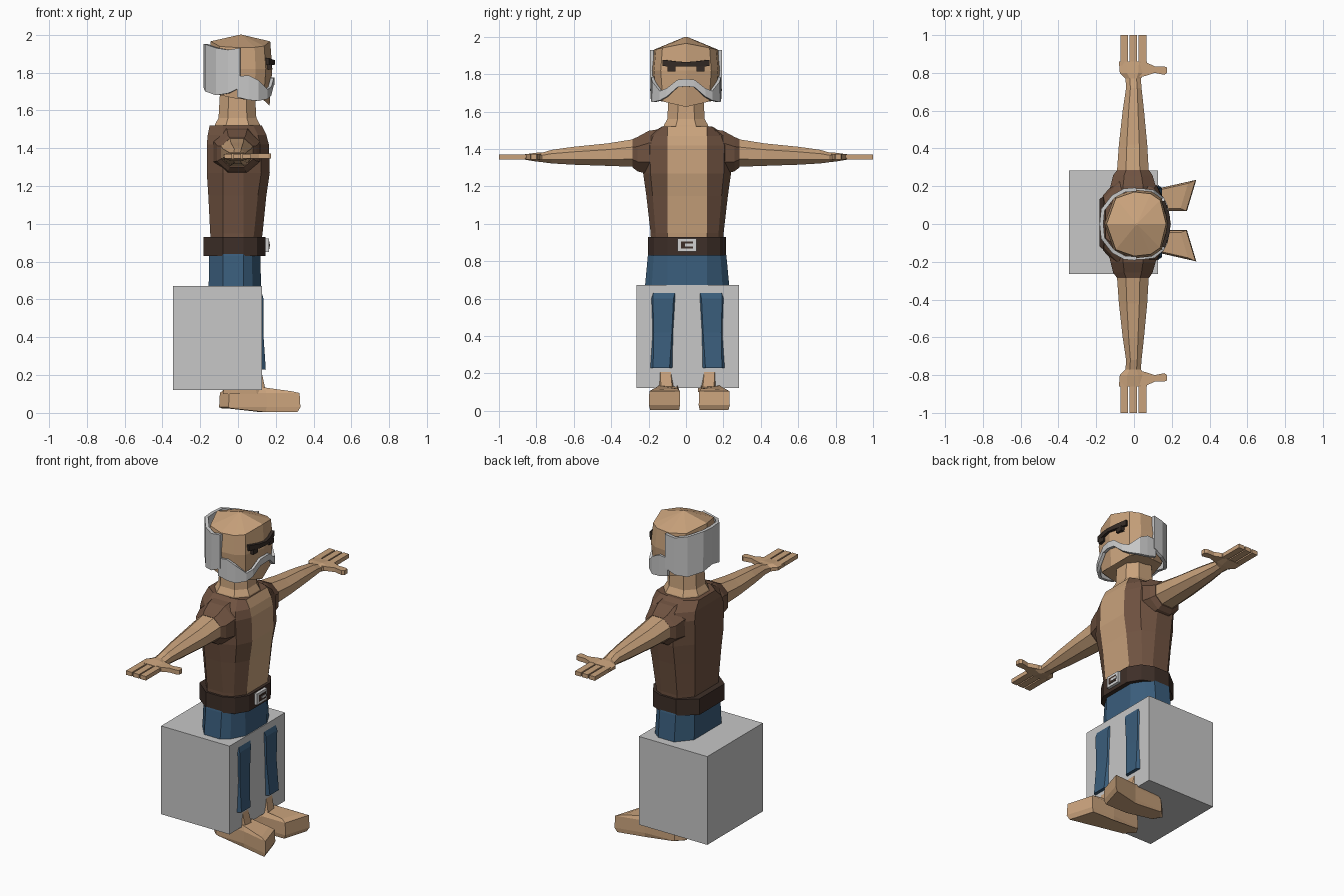
import bpy, bmesh
from mathutils import Vector

cube = bpy.data.objects.get("Cube")
if cube:
    bpy.data.objects.remove(cube, do_unlink=True)


def material(name, rgb):
    m = bpy.data.materials.new(name)
    m.use_nodes = True
    col = (*rgb, 1)
    m.diffuse_color = col
    m.node_tree.nodes["Principled BSDF"].inputs["Base Color"].default_value = col
    return m


SKIN = material("tan skin", (0.58, 0.36, 0.20))
VEST = material("brown leather", (0.16, 0.085, 0.052))
BELT = material("dark belt leather", (0.048, 0.028, 0.021))
DENIM = material("blue denim", (0.042, 0.11, 0.2))
HAIR = material("grey hair", (0.58, 0.58, 0.58))
BROW = material("dark brow", (0.035, 0.024, 0.019))
METAL = material("light metal", (0.65, 0.65, 0.65))
STONE = material("grey block", (0.57, 0.57, 0.57))


def finish(name, bm, mats):
    bmesh.ops.recalc_face_normals(bm, faces=bm.faces)
    me = bpy.data.meshes.new(name)
    bm.to_mesh(me)
    bm.free()
    for m in mats:
        me.materials.append(m)
    ob = bpy.data.objects.new(name, me)
    bpy.context.collection.objects.link(ob)
    return ob


def loft(name, rings, mats, rule=None):
    """Skin closed rings of equal length and cap both ends."""
    bm = bmesh.new()
    vs = [[bm.verts.new(p) for p in r] for r in rings]
    n = len(vs[0])
    for i in range(len(vs) - 1):
        for j in range(n):
            k = (j + 1) % n
            f = bm.faces.new((vs[i][j], vs[i][k], vs[i + 1][k], vs[i + 1][j]))
            f.material_index = rule(i, j) if rule else 0
    bm.faces.new(vs[0])
    bm.faces.new(vs[-1])
    return finish(name, bm, mats)


def box(name, lo, hi, mat):
    corners = [(0, 0), (1, 0), (1, 1), (0, 1)]
    xs, ys = (lo[0], hi[0]), (lo[1], hi[1])
    return loft(name, [[(xs[a], ys[b], z) for a, b in corners]
                       for z in (lo[2], hi[2])], [mat])


def strip(name, half, mat, thick):
    """Wrapped band: half holds (x, y, low z, high z) ending on the centre line."""
    path = half + [(x, -y, a, b) for x, y, a, b in reversed(half[:-1])]
    bm = bmesh.new()
    vs = [(bm.verts.new((x, y, a)), bm.verts.new((x, y, b))) for x, y, a, b in path]
    for p, q in zip(vs, vs[1:]):
        bm.faces.new((p[0], q[0], q[1], p[1]))
    ob = finish(name, bm, [mat])
    sol = ob.modifiers.new("thickness", "SOLIDIFY")
    sol.thickness = thick
    sol.offset = 0
    return ob


def body_ring(z, f, b, w, s=0.105, cy=0.006):
    """Ten sided trunk section: front, back, half width, front flat."""
    half = [(f, s), (f - 0.045, 0.3 * s + 0.7 * w), (0.03, w), (-0.08, w), (b, 0.6 * w)]
    return [(x, y + cy, z) for x, y in half] + [(x, cy - y, z) for x, y in reversed(half)]


# Trunk: open vest over a bare chest
trunk = [(0.88, 0.12, -0.14, 0.193), (0.95, 0.13, -0.147, 0.195),
         (1.15, 0.15, -0.157, 0.218), (1.27, 0.168, -0.165, 0.235),
         (1.42, 0.163, -0.165, 0.24), (1.47, 0.15, -0.16, 0.215), (1.52, 0.125, -0.15, 0.135)]
loft("vest_and_chest", [body_ring(*r) for r in trunk], [VEST, SKIN],
     lambda i, j: 1 if j == 9 else 0)

# Neck with flared skin base
loft("neck", [[(x * r - 0.003, y * r, z) for x, y in
               ((1, .45), (.5, 1), (-.5, 1), (-1, .45), (-1, -.45), (-.5, -1), (.5, -1), (1, -.45))]
              for r, z in ((.125, 1.505), (.118, 1.527), (.1, 1.56), (.092, 1.7))], [SKIN])


# Head
def head_ring(grow, zrule):
    half = [(0.175, 0), (0.142, 0.13), (0.09, 0.165), (0, 0.175), (-0.1, 0.14)]
    pts = half + [(-0.15, 0)] + [(x, -y) for x, y in reversed(half[1:])]
    return [(0.015 + (x - 0.015) * grow, y * grow, zrule(x, abs(y))) for x, y in pts]


loft("head", [head_ring(0.95, lambda x, y: 1.66 - 0.2 * x + 0.17 * y * (x > 0)),
              head_ring(1.04, lambda x, y: 1.82),
              head_ring(0.97, lambda x, y: 1.965 - 0.19 * y),
              head_ring(0.03, lambda x, y: 2.0)], [SKIN])

# Hair, beard and face
strip("hair_band", [(0.012, .183, 1.72, 1.93), (-.05, .178, 1.69, 1.92),
                    (-.11, .145, 1.68, 1.93), (-.165, .075, 1.70, 1.95),
                    (-.172, 0, 1.72, 1.95)], HAIR, 0.02)
strip("beard_and_moustache", [(-.005, .18, 1.67, 1.78), (.055, .178, 1.655, 1.785),
                              (.105, .172, 1.65, 1.76), (.15, .135, 1.66, 1.71),
                              (.168, .10, 1.68, 1.725), (.18, .045, 1.73, 1.77),
                              (.184, 0, 1.735, 1.775)], HAIR, 0.018)
strip("eyebrows", [(.155, .122, 1.843, 1.877), (.178, .05, 1.84, 1.868),
                   (.186, 0, 1.842, 1.865)], BROW, 0.018)
for side, label in ((1, "left"), (-1, "right")):
    ys = sorted((side * 0.056, side * 0.1))
    box(label + "_eye", (.14, ys[0], 1.815), (.178, ys[1], 1.845), BROW)


# Arms, sleeves and hands
def arm_ring(side, y, x0, x1, z0, z1):
    cut = 0.28
    dx, dz = (x1 - x0) * cut, (z1 - z0) * cut
    pts = [(x0 + dx, z0), (x1 - dx, z0), (x1, z0 + dz), (x1, z1 - dz),
           (x1 - dx, z1), (x0 + dx, z1), (x0, z1 - dz), (x0, z0 + dz)]
    return [(x, side * y, z) for x, z in pts]


ARM = [(.16, -.09, .08, 1.30, 1.46), (.28, -.09, .078, 1.305, 1.452),
       (.42, -.08, .07, 1.31, 1.43), (.6, -.06, .053, 1.316, 1.412),
       (.72, -.042, .04, 1.323, 1.395), (.77, -.045, .036, 1.33, 1.38),
       (.80, -.075, .06, 1.333, 1.38), (.86, -.08, .068, 1.343, 1.372)]
SLEEVE = [(.12, -.14, .13, 1.25, 1.51), (.2, -.125, .115, 1.265, 1.497),
          (.258, -.11, .098, 1.28, 1.465), (.285, -.09, .08, 1.30, 1.453)]
for side, label in ((1, "left"), (-1, "right")):
    loft(label + "_arm", [arm_ring(side, *r) for r in ARM], [SKIN])
    loft(label + "_sleeve", [arm_ring(side, *r) for r in SLEEVE], [VEST])
    for i, x in enumerate((-0.052, -0.003, 0.045)):
        ys = sorted((side * 0.84, side))
        box(f"{label}_finger_{i + 1}", (x - .02, ys[0], 1.345), (x + .02, ys[1], 1.37), SKIN)
    thumb = [(.0, .77, .85), (.065, .785, .855), (.11, .8, .835), (.16, .79, .835), (.175, .8, .828)]
    loft(label + "_thumb", [[(x, side * a, 1.345), (x, side * b, 1.345),
                             (x, side * b, 1.372), (x, side * a, 1.372)]
                            for x, a, b in thumb], [SKIN])

# Belt and buckle
loft("belt", [body_ring(z, .145, -.183, .208) for z in (.83, .93)], [BELT])
box("buckle", (.14, -.045, .852), (.163, .055, .922), METAL)
box("buckle_opening", (.16, -.028, .868), (.166, .038, .906), BELT)
box("buckle_tongue", (.16, -.005, .88), (.168, .04, .894), METAL)

# Jeans and legs
hips = [(.9, .11, -.14, .195), (.83, .118, -.153, .21), (.67, .122, -.155, .225), (.55, .11, -.15, .22)]
loft("jeans_hips", [body_ring(*r) for r in hips], [DENIM])
LEG = [(.66, .118, -.14, .12, .11), (.6, .136, -.13, .13, .10),
       (.42, .134, -.1, .132, .088), (.23, .147, -.08, .14, .08)]


def leg_ring(side, z, f, b, c, w):
    pts = [(f, .55), (f - .05, 1), (b + .04, 1), (b, .5), (b, -.5), (b + .04, -1), (f - .05, -1), (f, -.55)]
    return [(x, .008 + side * (c + y * w), z) for x, y in pts]


# Feet with splayed toes
SOLE = [(-.1, .115), (-.07, .065), (.12, .05), (.28, .05), (.33, .216), (.15, .175), (-.05, .165)]


def foot_ring(side, shrink, zrule):
    c = Vector((.11, .12))
    pts = [c + (Vector(p) - c) * shrink for p in SOLE]
    return [(p.x, .018 + side * p.y, zrule(p.x)) for p in pts]


for side, label in ((1, "left"), (-1, "right")):
    loft(label + "_trouser_leg", [leg_ring(side, *r) for r in LEG], [DENIM])
    loft(label + "_ankle", [leg_ring(side, *r) for r in
                            ((.24, .12, -.06, .12, .05), (.1, .15, -.08, .11, .055))], [SKIN])
    loft(label + "_foot", [foot_ring(side, .93, lambda x: .004 + .02 * (x < 0)),
                           foot_ring(side, 1, lambda x: .03),
                           foot_ring(side, .98, lambda x: .105),
                           foot_ring(side, .8, lambda x: .14 - .14 * max(0, x - .1))], [SKIN])

# Block around the legs
box("seat_block", (-.345, -.265, .122), (.127, .283, .672), STONE)
